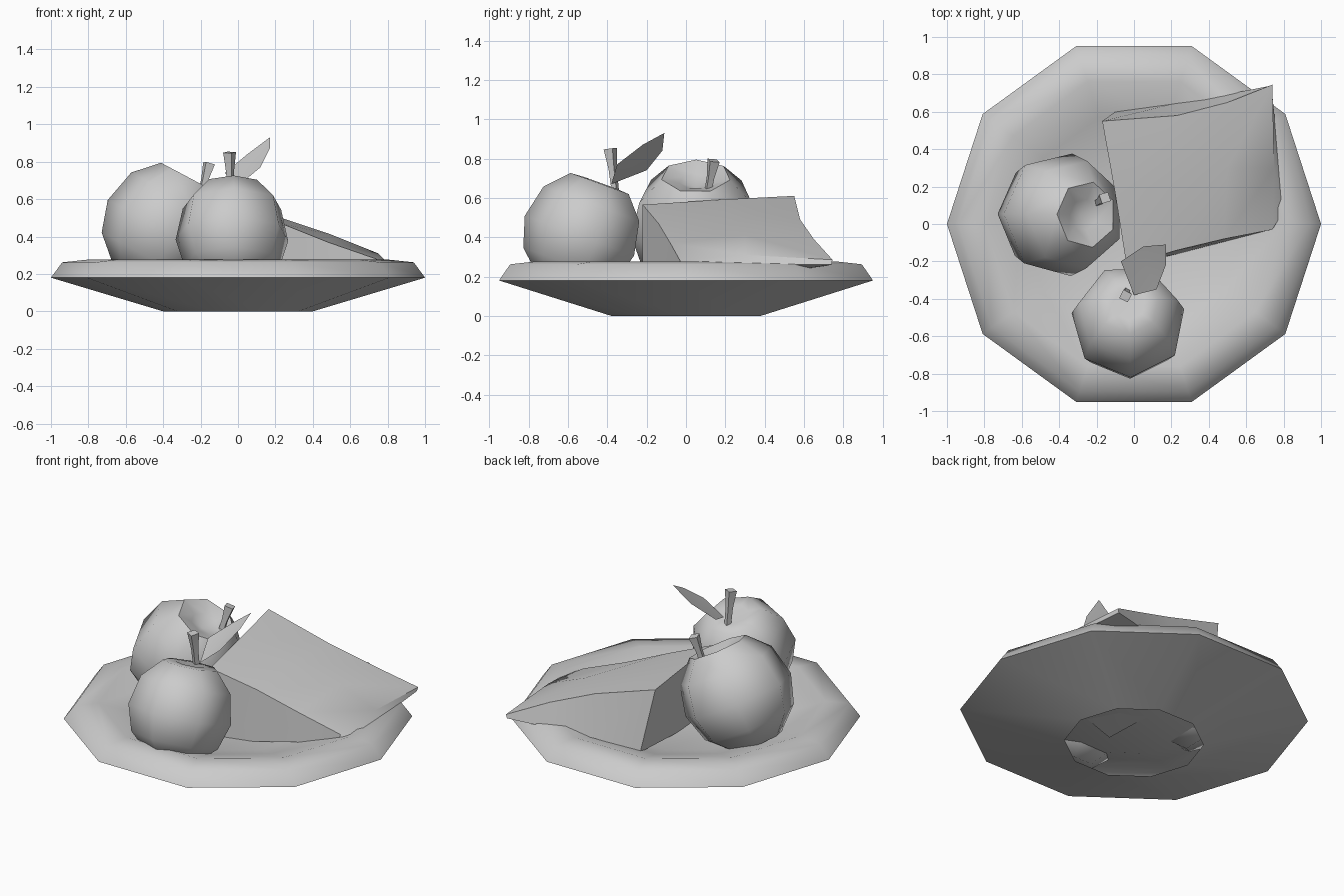
import bpy, bmesh
from math import sin, cos, pi, radians
from mathutils import Vector, Matrix

if "Cube" in bpy.data.objects:
    bpy.data.objects.remove(bpy.data.objects["Cube"])


def finish(bm, name, angle=60):
    bmesh.ops.recalc_face_normals(bm, faces=bm.faces)
    me = bpy.data.meshes.new(name)
    bm.to_mesh(me)
    bm.free()
    ob = bpy.data.objects.new(name, me)
    bpy.context.collection.objects.link(ob)
    bpy.ops.object.select_all(action='DESELECT')
    ob.select_set(True)
    bpy.context.view_layer.objects.active = ob
    bpy.ops.object.shade_smooth_by_angle(angle=radians(angle))
    return ob


def lathe(name, profile, sides, phase=0.0, matrix=Matrix(), angle=60):
    """Revolve (radius, height) points into a low-poly solid."""
    bm = bmesh.new()
    rings = []
    for r, z in profile:
        if r == 0:
            rings.append([bm.verts.new((0, 0, z))] * sides)
        else:
            rings.append([bm.verts.new((r * cos(phase + 2 * pi * i / sides),
                                        r * sin(phase + 2 * pi * i / sides), z))
                          for i in range(sides)])
    for a, b in zip(rings, rings[1:]):
        for i in range(sides):
            j = (i + 1) % sides
            quad = list(dict.fromkeys((a[i], a[j], b[j], b[i])))
            if len(quad) > 2:
                bm.faces.new(quad)
    bm.transform(matrix)
    return finish(bm, name, angle)


def stem(name, base, tip):
    """Small four-sided stalk, wider at the tip."""
    base, tip = Vector(base), Vector(tip)
    d = tip - base
    m = Matrix.Translation(base) @ d.to_track_quat('Z', 'Y').to_matrix().to_4x4()
    n = d.length
    return lathe(name, [(0, 0), (.02, 0), (.022, n * .5), (.036, n), (0, n)], 4, .5, m)


# Shallow plate with a broad rounded lip and a hollow foot
lathe("plate", [(0, .145), (.4, .15), (.6, .215), (.8, .277),
                (.94, .262), (1, .18), (.4, 0)], 10, angle=80)

# Two tilted apples with shallow dimples
apple = [(0, .25), (.09, .27), (.17, .265), (.28, .15), (.32, -.03),
         (.27, -.19), (.15, -.30), (0, -.29)]
lathe("front_apple", apple, 7, radians(15),
      Matrix.Translation((-.03, -.52, .43)) @ Matrix.Rotation(radians(-20), 4, 'X')
      @ Matrix.Scale(.965, 4))
left_dimple = [(0, .2), (.08, .235)] + apple[2:]
lathe("left_apple", left_dimple, 7, radians(25),
      Matrix.Translation((-.385, .05, .465)) @ Matrix.Rotation(radians(28), 4, 'Y')
      @ Matrix.Scale(1.05, 4))
stem("front_stem", (-.04, -.36, .64), (-.045, -.385, .85))
stem("left_stem", (-.2, .11, .62), (-.155, .14, .79))

# Leaf on the front apple
bm = bmesh.new()
rim = [bm.verts.new(p) for p in [(0, -.38, .67), (.12, -.35, .77), (.17, -.22, .87),
                                 (.17, -.11, .93), (.05, -.12, .84), (-.07, -.2, .74)]]
mid = bm.verts.new((.07, -.23, .79))
for a, b in zip(rim, rim[1:] + rim[:1]):
    bm.faces.new((a, b, mid))
finish(bm, "leaf", 60)

# Fruit slice: rows run from the front edge to the back edge of the slope
bm = bmesh.new()
top = [[(-.04, -.22, .565), (-.1, .16, .59), (-.17, .55, .61)],      # high left edge
       [(.23, -.14, .47), (.23, .22, .50), (.23, .58, .49)],         # crown
       [(.48, -.08, .37), (.50, .30, .41), (.50, .65, .39)],         # lower slope
       [(.74, -.03, .28), (.75, .30, .31), (.74, .745, .285)]]       # low right edge
low = [[(0, -.22, .13), (-.04, .16, .15), (-.1, .6, .215)],
       [(.23, -.16, .15), (.22, .2, .16), (.2, .64, .24)],
       [(.5, -.09, .19), (.48, .28, .19), (.48, .69, .25)],
       [(.73, -.03, .26), (.80, .07, .26), (.735, .74, .26)]]
T, L = ([[bm.verts.new(p) for p in row] for row in rows] for rows in (top, low))
for grid in (T, L):
    for i in range(3):
        for j in range(2):
            bm.faces.new((grid[i][j], grid[i + 1][j], grid[i + 1][j + 1], grid[i][j + 1]))
for i in range(3):
    for j in (0, 2):
        bm.faces.new((T[i][j], T[i + 1][j], L[i + 1][j], L[i][j]))
for i in (0, 3):
    for j in range(2):
        bm.faces.new((T[i][j], T[i][j + 1], L[i][j + 1], L[i][j]))
finish(bm, "fruit_slice", 45)
